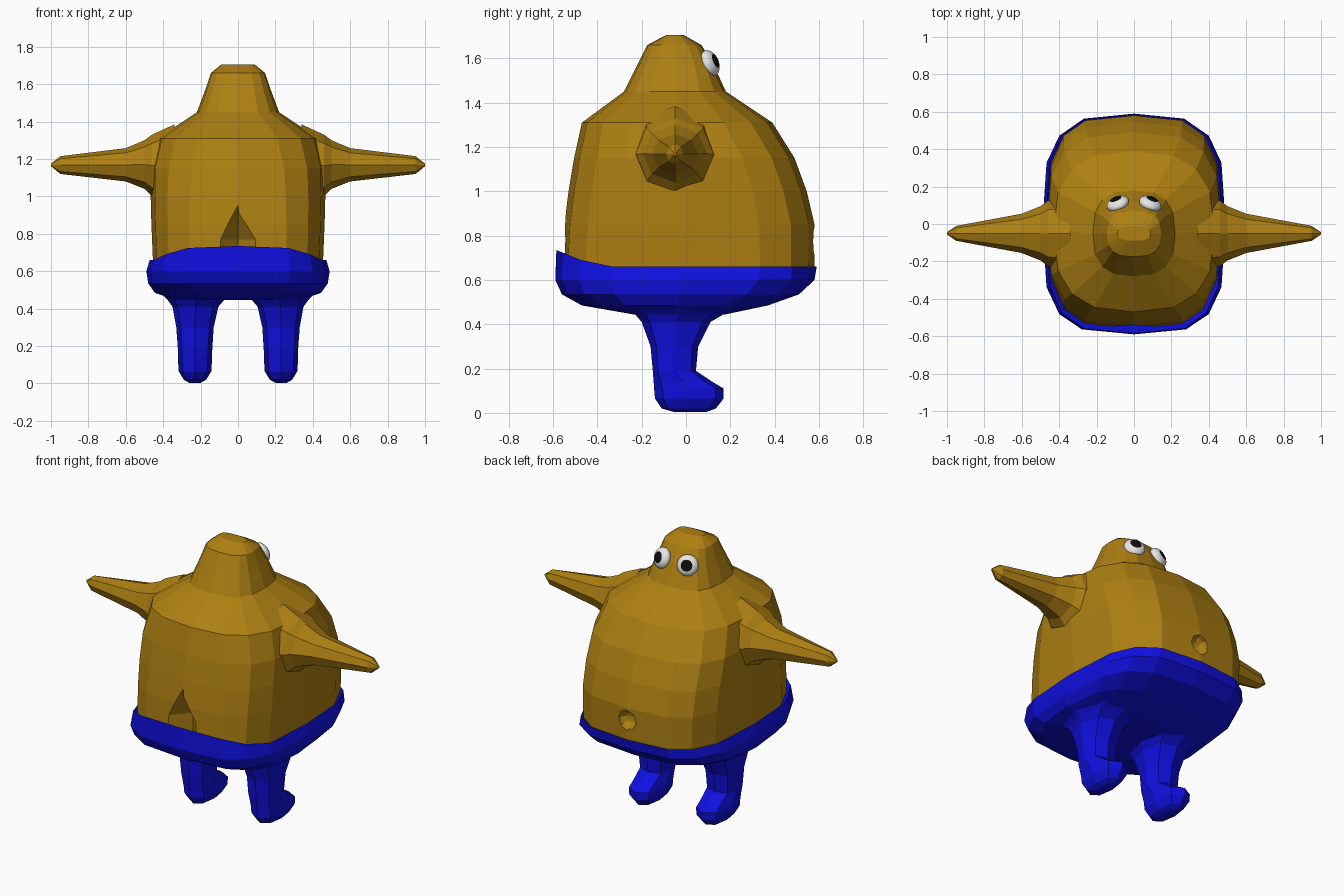
import bpy, bmesh, math
from mathutils import Vector

if "Cube" in bpy.data.objects:
    bpy.data.objects.remove(bpy.data.objects["Cube"])


def material(name, rgb):
    m = bpy.data.materials.new(name)
    m.diffuse_color = (*rgb, 1)
    m.use_nodes = True
    m.node_tree.nodes["Principled BSDF"].inputs["Base Color"].default_value = m.diffuse_color
    return m


GOLD = material("golden skin", (0.42, 0.215, 0.006))
BLUE = material("blue trousers", (0.005, 0.005, 0.74))
WHITE = material("eye white", (0.8, 0.8, 0.8))
BLACK = material("pupil black", (0.004, 0.004, 0.004))


def outline(a0, a1, b0, b1, n, power):
    """Rounded-box outline between a0..a1 and b0..b1."""
    pts = []
    for i in range(n):
        t = 2 * math.pi * i / n
        c, s = math.cos(t), math.sin(t)
        u = math.copysign(abs(c) ** (2 / power), c) if abs(c) > 1e-6 else 0
        v = math.copysign(abs(s) ** (2 / power), s) if abs(s) > 1e-6 else 0
        pts.append(((a0 + a1) / 2 + u * (a1 - a0) / 2,
                    (b0 + b1) / 2 + v * (b1 - b0) / 2))
    return pts


def loft(name, rings, mat, mirror=False):
    """Skin a closed solid through rings of points."""
    bm = bmesh.new()
    loops = [[bm.verts.new(p) for p in r] for r in rings]
    n = len(loops[0])
    for a, b in zip(loops, loops[1:]):
        for i in range(n):
            j = (i + 1) % n
            bm.faces.new((a[i], a[j], b[j], b[i]))
    bm.faces.new(loops[0])
    bm.faces.new(loops[-1])
    bmesh.ops.recalc_face_normals(bm, faces=bm.faces)
    me = bpy.data.meshes.new(name)
    bm.to_mesh(me)
    bm.free()
    ob = bpy.data.objects.new(name, me)
    bpy.context.collection.objects.link(ob)
    me.materials.append(mat)
    if mirror:
        ob.modifiers.new("mirror", 'MIRROR').use_mirror_merge = False
    return ob


def cut(ob, cutter):
    cutter.hide_render = True
    m = ob.modifiers.new("cut", 'BOOLEAN')
    m.operation, m.solver, m.object = 'DIFFERENCE', 'EXACT', cutter
    bpy.context.view_layer.objects.active = ob
    bpy.ops.object.modifier_apply(modifier=m.name)
    bpy.data.objects.remove(cutter)


# Body and head: z, half width, back y, front y, squareness
body_rings = [
    (0.58, 0.44, -0.53, 0.55, 3.4), (0.66, 0.455, -0.56, 0.58, 3.4),
    (0.85, 0.463, -0.55, 0.58, 3.3), (1.00, 0.467, -0.53, 0.545, 3.2),
    (1.15, 0.467, -0.505, 0.49, 3.0), (1.31, 0.43, -0.47, 0.39, 2.7),
    (1.45, 0.22, -0.28, 0.18, 2.7), (1.57, 0.175, -0.22, 0.125, 2.8),
    (1.66, 0.145, -0.175, 0.07, 2.8), (1.705, 0.09, -0.09, -0.01, 2.6)]
body = loft("body", [[(x, y, z) for x, y in outline(-w, w, b, f, 16, p)]
                     for z, w, b, f, p in body_rings], GOLD)

# Rear cleft and navel
cleft = loft("cleft_cutter", [
    [(-0.15, -0.61, 0.5), (0, -0.44, 0.5), (0.15, -0.61, 0.5)],
    [(-0.15, -0.61, 0.77), (0, -0.44, 0.77), (0.15, -0.61, 0.77)],
    [(-0.01, -0.61, 1.0), (0, -0.56, 1.0), (0.01, -0.61, 1.0)]], GOLD)
cut(body, cleft)
bpy.ops.mesh.primitive_uv_sphere_add(segments=8, ring_count=6, radius=0.065,
                                     location=(0, 0.59, 0.775),
                                     rotation=(math.pi / 2, 0, 0))
navel = bpy.context.object
navel.name = "navel_cutter"
navel.data.materials.append(GOLD)
cut(body, navel)

# Trousers: waistband rises at the back
trouser_rings = [
    (0.445, 0.33, -0.24, 0.18, 2.6), (0.485, 0.445, -0.47, 0.37, 3.0),
    (0.535, 0.48, -0.56, 0.51, 3.3), (0.60, 0.49, -0.59, 0.58, 3.4),
    (0.66, 0.472, -0.585, 0.59, 3.4), (0.61, 0.43, -0.52, 0.54, 3.4)]
rings = []
for k, (z, w, b, f, p) in enumerate(trouser_rings):
    rise = 0.075 if k == 4 else 0
    rings.append([(x, y, z + rise * max(0, (-y - 0.4) / 0.185))
                  for x, y in outline(-w, w, b, f, 16, p)])
loft("trousers", rings, BLUE)

# Legs with feet: z, inner x, outer x, back y, front y
leg_rings = [
    (0.48, 0.04, 0.41, -0.30, 0.24), (0.445, 0.075, 0.375, -0.23, 0.17),
    (0.41, 0.105, 0.35, -0.20, 0.11), (0.30, 0.13, 0.33, -0.16, 0.055),
    (0.19, 0.137, 0.322, -0.15, 0.045), (0.14, 0.14, 0.32, -0.146, 0.12),
    (0.11, 0.14, 0.32, -0.144, 0.17), (0.065, 0.143, 0.317, -0.14, 0.17),
    (0.02, 0.17, 0.29, -0.11, 0.135), (0.003, 0.20, 0.26, -0.05, 0.09)]
loft("leg", [[(x, y, z) for x, y in outline(a, c, b, f, 8, 2.5)]
             for z, a, c, b, f in leg_rings], BLUE, mirror=True)

# Arms: x, half depth, bottom z, top z
arm_rings = [
    (0.34, 0.19, 0.98, 1.385), (0.46, 0.175, 1.0, 1.33),
    (0.50, 0.145, 1.04, 1.30), (0.60, 0.105, 1.08, 1.258),
    (0.95, 0.04, 1.12, 1.215), (1.0, 0.006, 1.162, 1.175)]
loft("arm", [[(x, y, z) for y, z in outline(-0.05 - h, -0.05 + h, lo, hi, 8, 2.1)]
             for x, h, lo, hi in arm_rings], GOLD, mirror=True)

# Eyes: flattened balls, pupil where the ball faces outward
for side, label in ((-1, "left"), (1, "right")):
    facing = Vector((side * 0.36, 0.88, 0.36)).normalized()
    bpy.ops.mesh.primitive_uv_sphere_add(segments=20, ring_count=11, radius=1)
    eye = bpy.context.object
    eye.name = label + "_eye"
    eye.data.materials.append(WHITE)
    eye.data.materials.append(BLACK)
    for f in eye.data.polygons:
        f.material_index = 1 if f.center.z > math.cos(math.radians(33)) else 0
        f.use_smooth = True
    eye.scale = (0.062, 0.062, 0.036)
    eye.rotation_euler = facing.to_track_quat('Z', 'Y').to_euler()
    eye.location = (side * 0.087, 0.108, 1.578)
